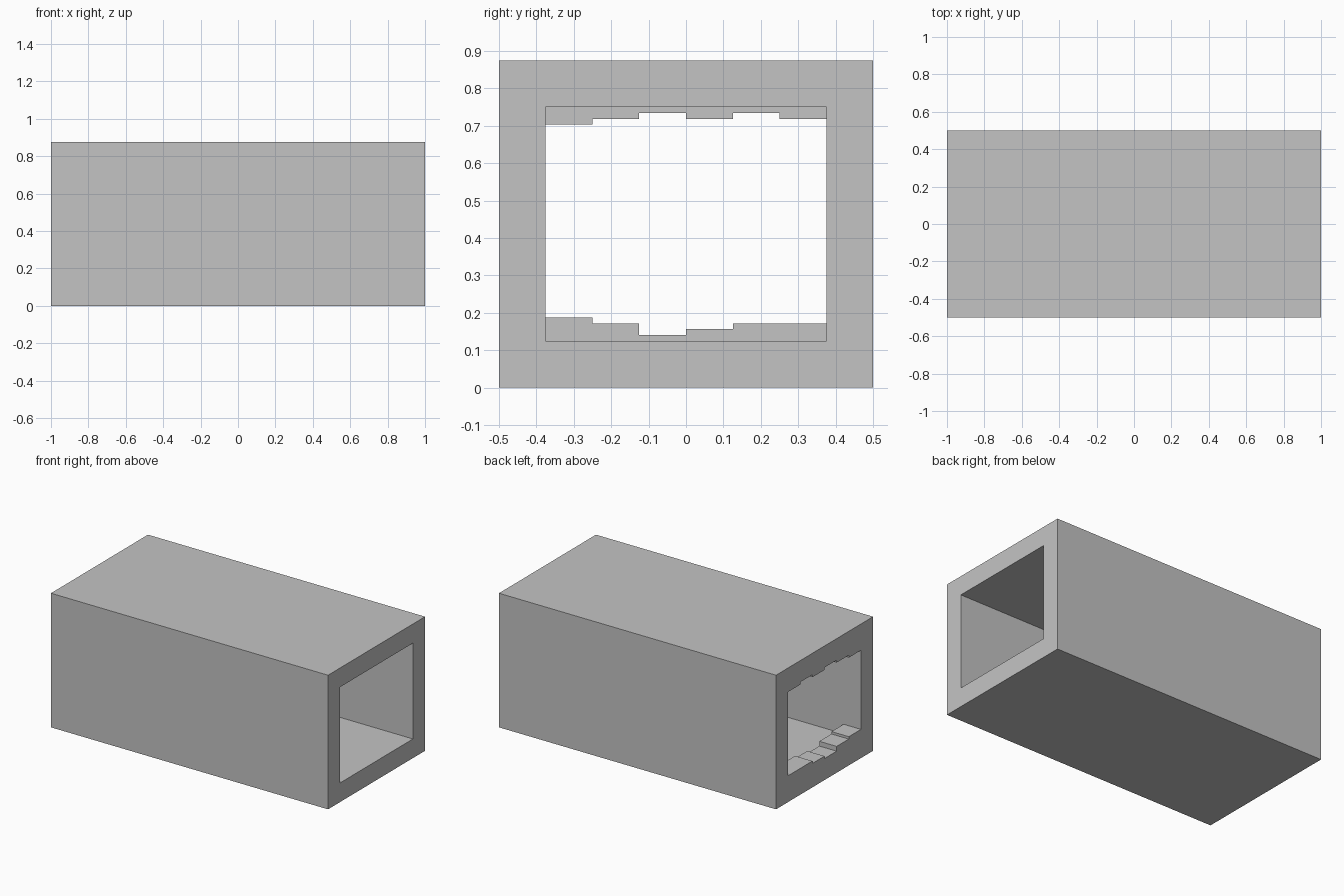
import bpy
import bmesh
from mathutils import Matrix

LENGTH, WIDTH, HEIGHT = 2.0, 1.0, 0.875
WALL = 0.125      # shell thickness, also the width and depth of a ledge block
LAYER = WALL / 8  # height of one ledge layer

cube = bpy.data.objects.get("Cube")
if cube:
    bpy.data.objects.remove(cube, do_unlink=True)

# One plain grey
grey = bpy.data.materials.new("plain_grey")
grey.use_nodes = True
colour = (0.55, 0.55, 0.55, 1)
grey.diffuse_color = colour
grey.node_tree.nodes["Principled BSDF"].inputs["Base Color"].default_value = colour


def finish(name, bm):
    bmesh.ops.recalc_face_normals(bm, faces=bm.faces)
    mesh = bpy.data.meshes.new(name)
    bm.to_mesh(mesh)
    bm.free()
    mesh.materials.append(grey)
    obj = bpy.data.objects.new(name, mesh)
    bpy.context.collection.objects.link(obj)
    return obj


def box(name, low, high):
    bm = bmesh.new()
    size = [b - a for a, b in zip(low, high)]
    centre = [(a + b) / 2 for a, b in zip(low, high)]
    bmesh.ops.create_cube(bm, size=1, matrix=Matrix.Translation(centre) @ Matrix.Diagonal((*size, 1)))
    return finish(name, bm)


# Square tunnel shell, open at both ends
bm = bmesh.new()


def ring(x, inset):
    y = WIDTH / 2 - inset
    corners = [(-y, inset), (y, inset), (y, HEIGHT - inset), (-y, HEIGHT - inset)]
    return [bm.verts.new((x, a, b)) for a, b in corners]


end = LENGTH / 2
rings = [ring(-end, 0), ring(end, 0), ring(end, WALL), ring(-end, WALL)]
for i, a in enumerate(rings):
    b = rings[(i + 1) % 4]
    for j in range(4):
        k = (j + 1) % 4
        bm.faces.new((a[j], a[k], b[k], b[j]))
finish("tunnel_shell", bm)

# Uneven ledges just inside one end, counted in layers from front to back
floor_layers = [4, 3, 1, 2, 3, 3]
ceiling_layers = [3, 2, 1, 2, 1, 2]
for i, (up, down) in enumerate(zip(floor_layers, ceiling_layers)):
    y = -WIDTH / 2 + WALL * (i + 1)
    box(f"floor_ledge_{i + 1}", (-end, y, WALL), (-end + WALL, y + WALL, WALL + up * LAYER))
    top = HEIGHT - WALL
    box(f"ceiling_ledge_{i + 1}", (-end, y, top - down * LAYER), (-end + WALL, y + WALL, top))
